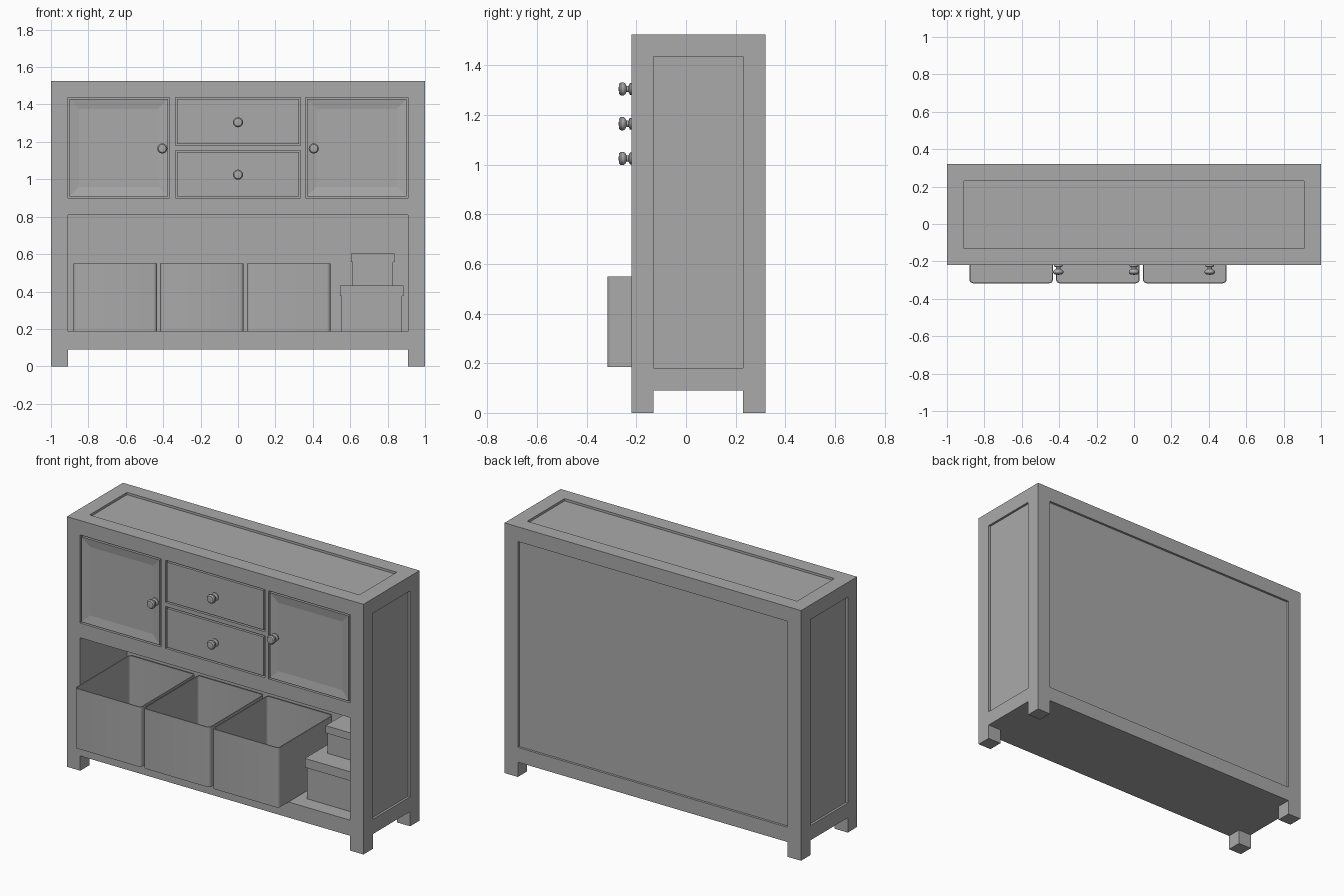
import bpy, bmesh, math
from mathutils import Vector, Matrix

if "Cube" in bpy.data.objects:
    bpy.data.objects.remove(bpy.data.objects["Cube"], do_unlink=True)

grey = bpy.data.materials.new("plain_grey")
grey.use_nodes = True
COLOUR = (0.4, 0.4, 0.4, 1)
grey.diffuse_color = COLOUR
grey.node_tree.nodes["Principled BSDF"].inputs["Base Color"].default_value = COLOUR

FRONT, BACK, TOP = -0.22, 0.32, 1.525
POST = 0.09       # width of posts and rails
RECESS = 0.014    # depth of the sunken panels
GAP = 0.009       # shadow gap around doors and drawers


def box_mesh(lo, hi):
    lo, hi = Vector(lo), Vector(hi)
    bm = bmesh.new()
    bmesh.ops.create_cube(bm, size=1, matrix=Matrix.Translation((lo + hi) / 2)
                          @ Matrix.Diagonal((*(hi - lo), 1)))
    return bm


def finish(name, bm):
    mesh = bpy.data.meshes.new(name)
    bm.to_mesh(mesh)
    bm.free()
    mesh.materials.append(grey)
    obj = bpy.data.objects.new(name, mesh)
    bpy.context.collection.objects.link(obj)
    return obj


def box(name, lo, hi):
    return finish(name, box_mesh(lo, hi))


def activate(obj):
    bpy.ops.object.select_all(action='DESELECT')
    obj.select_set(True)
    bpy.context.view_layer.objects.active = obj


def cut(obj, lo, hi):
    cutter = box("cutter", lo, hi)
    cutter.hide_render = True
    mod = obj.modifiers.new("cut", 'BOOLEAN')
    mod.operation, mod.solver, mod.object = 'DIFFERENCE', 'EXACT', cutter
    activate(obj)
    bpy.ops.object.modifier_apply(modifier=mod.name)
    bpy.data.objects.remove(cutter, do_unlink=True)


# Carcass: one block, cut out for legs, sunken panels and the open shelf
carcass = box("carcass", (-1, FRONT, 0), (1, BACK, TOP))
inner = 1 - POST
y0, y1 = FRONT + POST, BACK - POST
z0, z1 = 2 * POST, TOP - POST
cut(carcass, (-inner, -1, -1), (inner, 1, POST))
cut(carcass, (-2, y0, -1), (2, y1, POST))
for side in (-1, 1):
    xs = sorted((side * (1 - RECESS), side * 2))
    cut(carcass, (xs[0], y0, z0), (xs[1], y1, z1))
cut(carcass, (-inner, BACK - RECESS, z0), (inner, 1, z1))
cut(carcass, (-inner, y0, TOP - RECESS), (inner, y1, 2))
SHELF = 0.185
cut(carcass, (-inner, -1, SHELF), (inner, y1, 0.81))


# Doors and drawer fronts: flush slabs set in shallow pockets
def front_slab(name, x0, x1, z0, z1, framed):
    cut(carcass, (x0, -1, z0), (x1, FRONT + 0.02, z1))
    bm = box_mesh((x0 + GAP, FRONT, z0 + GAP), (x1 - GAP, FRONT + 0.025, z1 - GAP))
    if framed:
        face = [f for f in bm.faces if f.normal.y < -0.9]
        bmesh.ops.inset_region(bm, faces=face, thickness=0.072)
        for v in face[0].verts:
            v.co.y += 0.008
    finish(name, bm)


front_slab("right_door", -0.91, -0.365, 0.9, 1.437, True)
front_slab("left_door", 0.36, 0.91, 0.9, 1.437, True)
front_slab("upper_drawer", -0.335, 0.335, 1.18, 1.437, False)
front_slab("lower_drawer", -0.335, 0.335, 0.9, 1.155, False)


# Knobs: turned profile of (radius, distance from the front)
PROFILE = [(0, 0), (0.024, 0), (0.024, 0.006), (0.013, 0.011), (0.012, 0.02),
           (0.022, 0.025), (0.027, 0.032), (0.027, 0.042), (0.021, 0.049), (0, 0.052)]


def knob(name, x, z):
    bm = bmesh.new()
    verts = [bm.verts.new((r, 0, d)) for r, d in PROFILE]
    edges = [bm.edges.new(pair) for pair in zip(verts, verts[1:])]
    bmesh.ops.spin(bm, geom=verts + edges, cent=(0, 0, 0), axis=(0, 0, 1),
                   angle=math.tau, steps=20)
    bmesh.ops.remove_doubles(bm, verts=bm.verts, dist=0.0001)
    bmesh.ops.recalc_face_normals(bm, faces=bm.faces)
    bmesh.ops.transform(bm, verts=bm.verts, matrix=Matrix.Translation((x, FRONT, z))
                        @ Matrix.Rotation(math.pi / 2, 4, 'X'))
    activate(finish(name, bm))
    bpy.ops.object.shade_smooth_by_angle(angle=math.radians(40))


knob("right_door_knob", -0.405, 1.165)
knob("left_door_knob", 0.405, 1.165)
knob("upper_drawer_knob", 0, 1.305)
knob("lower_drawer_knob", 0, 1.025)

# Open storage bins with rounded upright corners and thin walls
for name, x in (("right_bin", -0.88), ("middle_bin", -0.417), ("left_bin", 0.048)):
    bm = box_mesh((x, -0.317, SHELF), (x + 0.447, 0.212, 0.55))
    upright = [e for e in bm.edges if abs(e.verts[0].co.z - e.verts[1].co.z) > 0.1]
    bmesh.ops.bevel(bm, geom=upright, offset=0.02, segments=4, profile=0.5,
                    affect='EDGES')
    bmesh.ops.delete(bm, geom=[f for f in bm.faces if f.normal.z > 0.9],
                     context='FACES_ONLY')
    bin_obj = finish(name, bm)
    wall = bin_obj.modifiers.new("wall", 'SOLIDIFY')
    wall.thickness, wall.offset = 0.006, -1
    activate(bin_obj)
    bpy.ops.object.modifier_apply(modifier="wall")
    bpy.ops.object.shade_smooth_by_angle(angle=math.radians(40))


# Two stacked lidded boxes
def lidded_box(name, x, y, half, z0, z1, lid):
    lip = 0.008
    box(name + "_body", (x - half + lip, y - half + lip, z0),
        (x + half - lip, y + half - lip, z1 - lid))
    box(name + "_lid", (x - half, y - half, z1 - lid), (x + half, y + half, z1))


lidded_box("large_box", 0.715, 0.035, 0.17, SHELF, 0.432, 0.055)
lidded_box("small_box", 0.72, 0.1, 0.117, 0.432, 0.602, 0.045)
